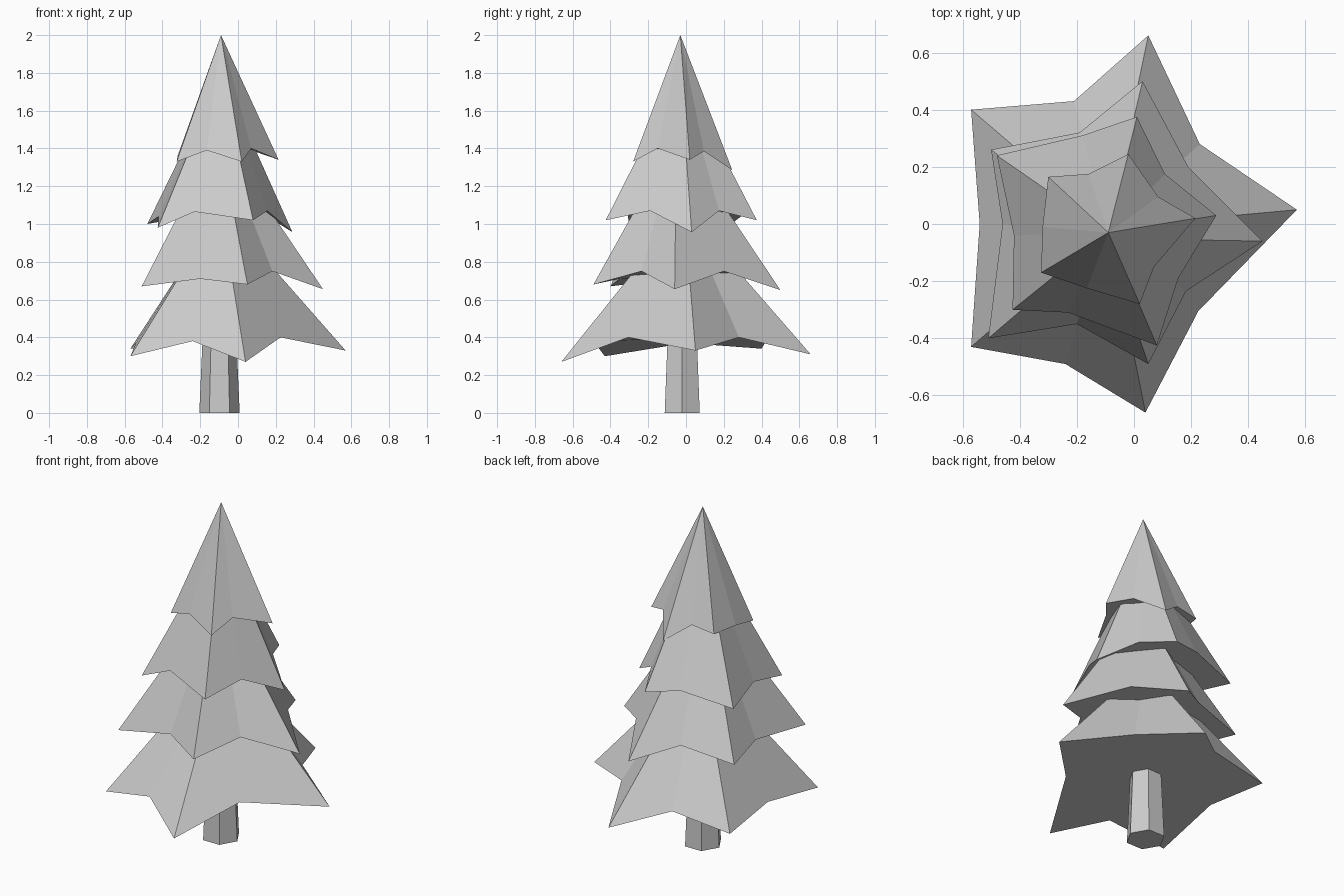
import bpy
import bmesh
from math import cos, sin, pi

cube = bpy.data.objects.get("Cube")
if cube:
    bpy.data.objects.remove(cube, do_unlink=True)

# One plain grey for the whole tree
grey = bpy.data.materials.new("light grey")
grey.use_nodes = True
colour = (0.6, 0.6, 0.6, 1)
grey.diffuse_color = colour
grey.node_tree.nodes["Principled BSDF"].inputs["Base Color"].default_value = colour


def finish(bm, name):
    bmesh.ops.recalc_face_normals(bm, faces=bm.faces)
    mesh = bpy.data.meshes.new(name)
    bm.to_mesh(mesh)
    bm.free()
    mesh.materials.append(grey)
    obj = bpy.data.objects.new(name, mesh)
    bpy.context.collection.objects.link(obj)
    return obj


def branch_tier(name, apex, tips, notches):
    """Star-shaped cone with one flat-shaded underside; tips droop below notches."""
    bm = bmesh.new()
    rim = [bm.verts.new(p) for pair in zip(tips, notches) for p in pair]
    top = bm.verts.new(apex)
    for a, b in zip(rim, rim[1:] + rim[:1]):
        bm.faces.new((a, b, top))
    bm.faces.new(rim[::-1])
    return finish(bm, name)


# Tiers, rim points run counter-clockwise from the back tip
branch_tier("bottom_branches", (-.09, -.01, 1.08),
            [(.05, .66, .31), (-.57, .40, .34), (-.57, -.43, .30),
             (.04, -.66, .27), (.57, .05, .33)],
            [(-.21, .43, .39), (-.54, 0, .37), (-.24, -.49, .38),
             (.225, -.305, .40), (.23, .28, .40)])
branch_tier("lower_branches", (-.10, -.05, 1.47),
            [(.03, .50, .65), (-.50, .26, .68), (-.51, -.40, .67),
             (.05, -.49, .68), (.45, -.06, .655)],
            [(-.19, .32, .735), (-.46, 0, .72), (-.20, -.35, .71),
             (.182, -.235, .75), (.19, .20, .75)])
branch_tier("upper_branches", (-.09, -.03, 1.8),
            [(.01, .375, 1.02), (-.48, .24, 1.0), (-.425, -.30, .98),
             (.08, -.425, 1.02), (.288, .03, .957)],
            [(-.18, .31, 1.055), (-.42, -.04, 1.04), (-.23, -.31, 1.065),
             (.155, -.19, 1.07), (.108, .175, 1.07)])
branch_tier("top_branches", (-.09, -.03, 2.0),
            [(-.02, .245, 1.285), (-.30, .165, 1.37), (-.325, -.17, 1.33),
             (.02, -.28, 1.33), (.215, .02, 1.34)],
            [(-.16, .175, 1.39), (-.32, -.01, 1.36), (-.165, -.225, 1.39),
             (.07, -.15, 1.40), (.085, .095, 1.385)])

# Tapered six-sided trunk
bm = bmesh.new()
rings = [[bm.verts.new((-.098 + r * cos(i * pi / 3), -.02 + r * sin(i * pi / 3), z))
          for i in range(6)] for r, z in ((.107, 0), (.087, .45))]
for i in range(6):
    j = (i + 1) % 6
    bm.faces.new((rings[0][i], rings[0][j], rings[1][j], rings[1][i]))
for ring in rings:
    bm.faces.new(ring)
finish(bm, "trunk")
